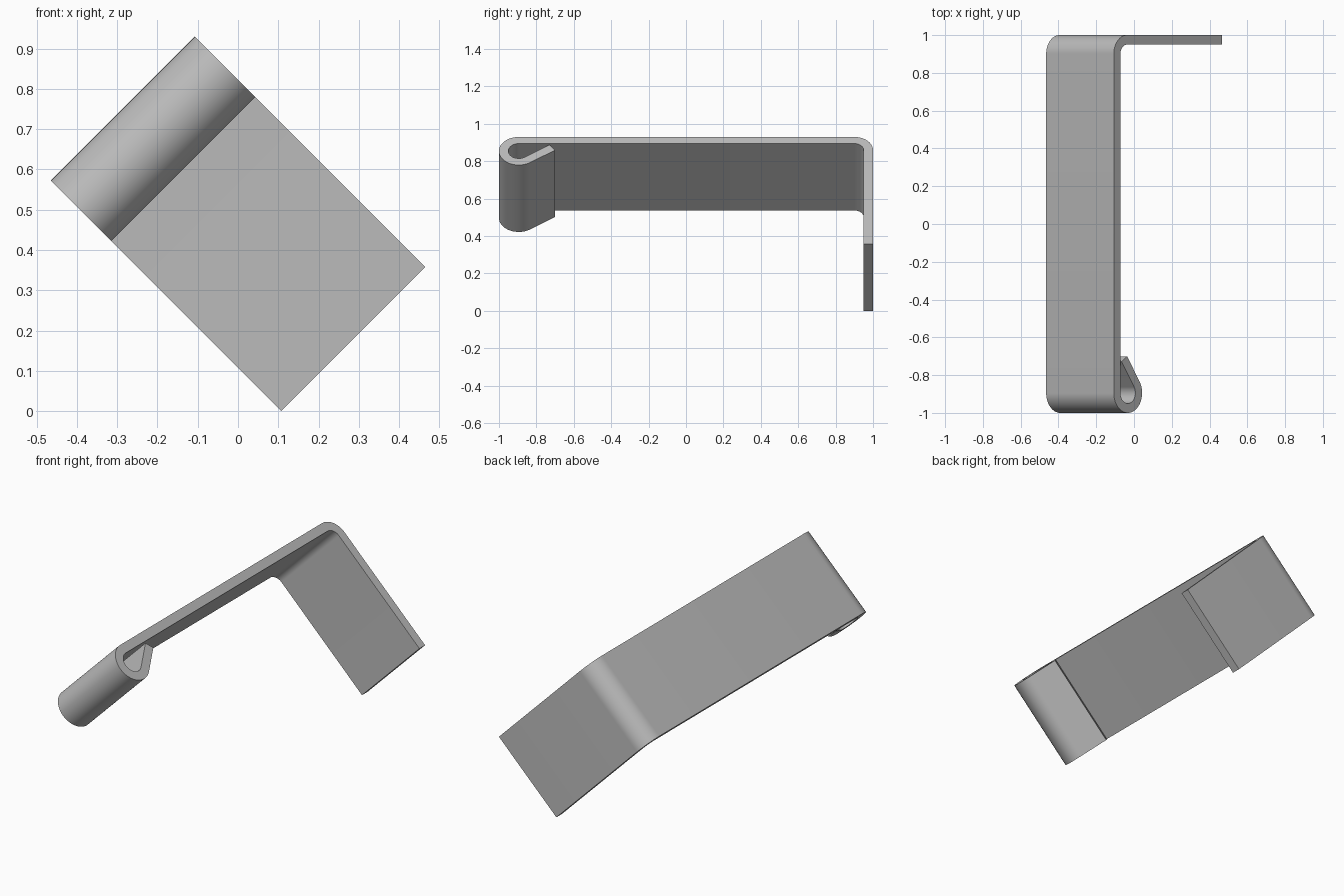
import bpy, bmesh
from math import sin, cos, radians, sqrt
from mathutils import Vector

cube = bpy.data.objects.get("Cube")
if cube:
    bpy.data.objects.remove(cube, do_unlink=True)

THICK, WIDTH, DEPTH = 0.05, 0.506, 0.809   # sheet thickness, strip width, leg length
HOOK_R, BEND_R, LIP = 0.106, 0.10, 0.162   # outer bend radii, lip length
LIP_ANGLE = 35
ACROSS = Vector((1, 0, 1)) / sqrt(2)       # along the strip width
DOWN = Vector((1, 0, -1)) / sqrt(2)        # away from the strip's outer face
ORIGIN = Vector((-0.465, 0, 0.572))

# Side profile as (outer point, inner point) pairs in (y, depth)
pairs = []


def add(point, normal):
    pairs.append((point, point - normal * THICK))


def arc(center, radius, start, end, steps):
    for i in range(steps + 1):
        a = radians(start + (end - start) * i / steps)
        n = Vector((sin(a), cos(a)))
        add(center + n * radius, n)


# Lip, hook curl, long strip, back bend, leg
a = radians(LIP_ANGLE)
normal = Vector((sin(a), cos(a)))
hook = Vector((-1 + HOOK_R, HOOK_R))
add(hook + normal * HOOK_R + Vector((cos(a), -sin(a))) * LIP, normal)
arc(hook, HOOK_R, LIP_ANGLE, -180, 36)
arc(Vector((1 - BEND_R, BEND_R)), BEND_R, 180, 90, 16)
add(Vector((1, DEPTH)), Vector((1, 0)))

# Sweep the profile across the strip width
bm = bmesh.new()


def vert(p, w):
    return bm.verts.new(ORIGIN + ACROSS * w + DOWN * p.y + Vector((0, p.x, 0)))


rings = [(vert(o, 0), vert(o, WIDTH), vert(i, WIDTH), vert(i, 0)) for o, i in pairs]
for r, s in zip(rings, rings[1:]):
    for k in range(4):
        j = (k + 1) % 4
        bm.faces.new((r[k], r[j], s[j], s[k]))
bm.faces.new(rings[0])
bm.faces.new(rings[-1])
bmesh.ops.recalc_face_normals(bm, faces=bm.faces)
mesh = bpy.data.meshes.new("bent_clip")
bm.to_mesh(mesh)
bm.free()
clip = bpy.data.objects.new("bent_clip", mesh)
bpy.context.collection.objects.link(clip)

# Plain grey metal
grey = bpy.data.materials.new("light_grey")
grey.use_nodes = True
color = (0.5, 0.5, 0.5, 1)
grey.diffuse_color = color
grey.node_tree.nodes["Principled BSDF"].inputs["Base Color"].default_value = color
mesh.materials.append(grey)

bpy.ops.object.select_all(action='DESELECT')
clip.select_set(True)
bpy.context.view_layer.objects.active = clip
bpy.ops.object.shade_smooth_by_angle(angle=radians(30))
